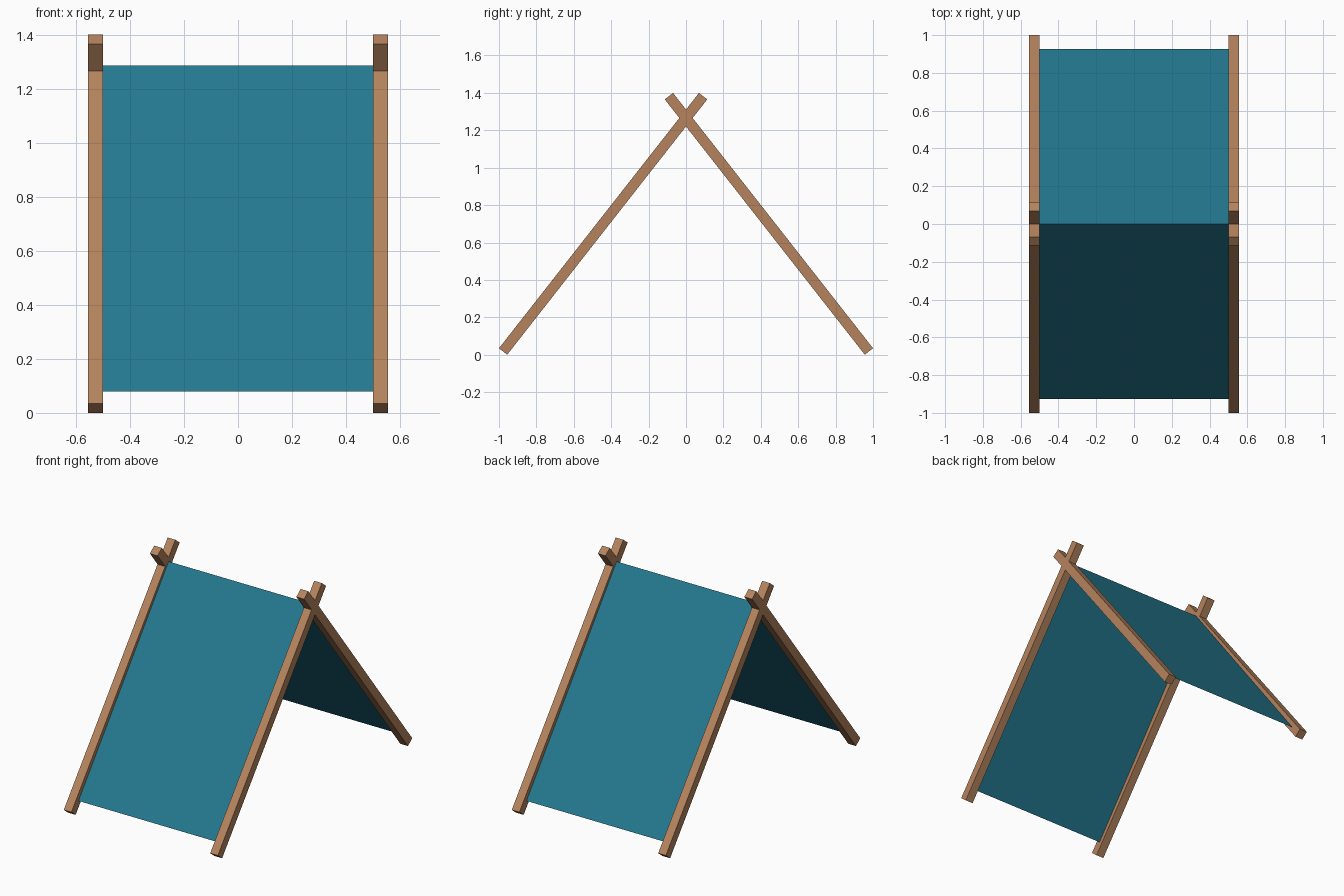
import bpy, bmesh
from math import atan2, hypot
from mathutils import Matrix

if "Cube" in bpy.data.objects:
    bpy.data.objects.remove(bpy.data.objects["Cube"])


def material(name, color):
    m = bpy.data.materials.new(name)
    m.diffuse_color = (*color, 1)
    m.use_nodes = True
    m.node_tree.nodes["Principled BSDF"].inputs["Base Color"].default_value = m.diffuse_color
    return m


wood = material("wood", (0.46, 0.23, 0.11))
canvas = material("teal_canvas", (0.018, 0.19, 0.28))


def finish(name, bm, mat):
    bmesh.ops.recalc_face_normals(bm, faces=bm.faces)
    mesh = bpy.data.meshes.new(name)
    bm.to_mesh(mesh)
    bm.free()
    mesh.materials.append(mat)
    obj = bpy.data.objects.new(name, mesh)
    bpy.context.collection.objects.link(obj)
    return obj


# Square poles, centre line running from the foot to past the crossing
THICK = 0.056
FOOT, TIP = (-0.978, 0.0175), (0.0915, 1.3825)
dy, dz = TIP[0] - FOOT[0], TIP[1] - FOOT[1]
length, tilt = hypot(dy, dz), atan2(dy, dz)


def pole(name, side, facing):
    bm = bmesh.new()
    bmesh.ops.create_cube(bm, size=1)
    mid_y, mid_z = (FOOT[0] + TIP[0]) / 2, (FOOT[1] + TIP[1]) / 2
    bm.transform(Matrix.Translation((side * 0.5275, facing * mid_y, mid_z))
                 @ Matrix.Rotation(-facing * tilt, 4, 'X')
                 @ Matrix.Diagonal((0.055, THICK, length, 1)))
    finish(name, bm, wood)


for side, s in (("left", -1), ("right", 1)):
    for end, f in (("front", 1), ("back", -1)):
        pole(f"{end}_{side}_pole", s, f)

# Canvas sheet folded over the ridge
bm = bmesh.new()
profile = [(-0.927, 0.08), (0, 1.285), (0.927, 0.08)]
rows = [[bm.verts.new((x, y, z)) for x in (-0.5, 0.5)] for y, z in profile]
for a, b in zip(rows, rows[1:]):
    bm.faces.new((a[0], a[1], b[1], b[0]))
finish("canvas_cover", bm, canvas)
